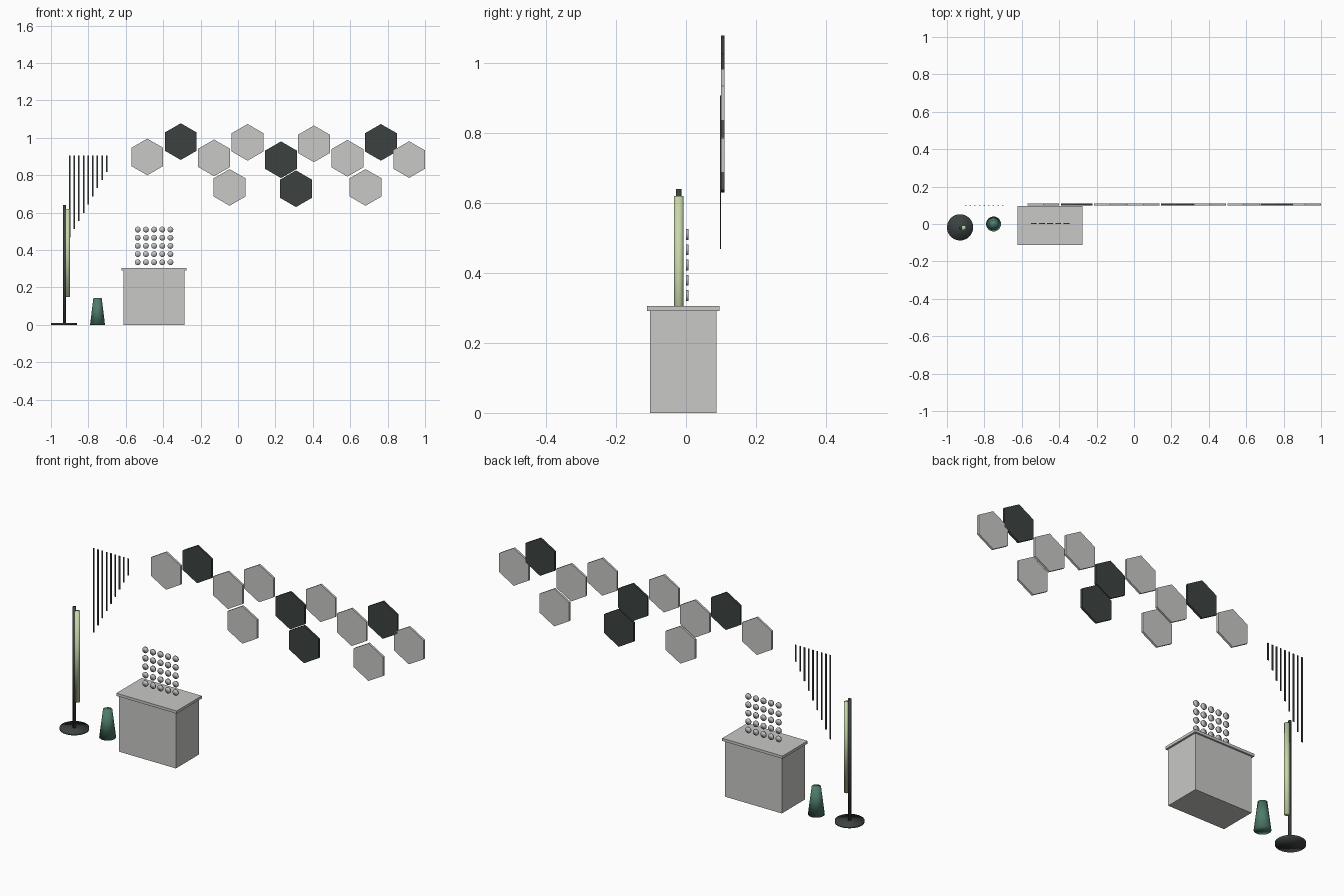
import bpy
import math

default = bpy.data.objects.get("Cube")
if default:
    bpy.data.objects.remove(default, do_unlink=True)


def material(name, r, g, b):
    mat = bpy.data.materials.new(name)
    mat.use_nodes = True
    mat.diffuse_color = (r, g, b, 1)
    mat.node_tree.nodes["Principled BSDF"].inputs["Base Color"].default_value = (r, g, b, 1)
    return mat


GREY = material("light grey", 0.58, 0.58, 0.565)
BEAD = material("bead grey", 0.55, 0.55, 0.57)
DARK = material("charcoal", 0.045, 0.055, 0.053)
PALE = material("pale green", 0.58, 0.68, 0.41)
GREEN = material("deep green", 0.075, 0.2, 0.14)


def finish(name, mat, smooth=False):
    obj = bpy.context.object
    obj.name = name
    obj.data.materials.append(mat)
    if smooth:
        bpy.ops.object.shade_smooth()
    return obj


def box(name, mat, low, high):
    centre = [(a + b) / 2 for a, b in zip(low, high)]
    bpy.ops.mesh.primitive_cube_add(size=1, location=centre)
    bpy.context.object.scale = [b - a for a, b in zip(low, high)]
    return finish(name, mat)


def upright(name, mat, x, y, z0, z1, r0, r1, sides=32):
    bpy.ops.mesh.primitive_cone_add(vertices=sides, radius1=r0, radius2=r1, depth=z1 - z0,
                                    location=(x, y, (z0 + z1) / 2))
    return finish(name, mat, True)


def wall_disc(name, mat, sides, radius, x, y, z, thickness, smooth):
    bpy.ops.mesh.primitive_cylinder_add(vertices=sides, radius=radius, depth=thickness,
                                        location=(x, y, z), rotation=(math.pi / 2, 0, 0))
    return finish(name, mat, smooth)


# Hexagonal wall panels: x, z, is dark
panels = [(-0.485, 0.898, 0), (-0.306, 0.98, 1), (-0.128, 0.893, 0), (0.051, 0.976, 0),
          (0.23, 0.883, 1), (0.406, 0.968, 0), (0.585, 0.891, 0), (0.764, 0.976, 1),
          (0.915, 0.884, 0), (-0.045, 0.735, 0), (0.31, 0.728, 1), (0.682, 0.735, 0)]
for i, (x, z, dark) in enumerate(panels):
    wall_disc(f"wall_panel_{i + 1}", DARK if dark else GREY, 6, 0.098, x, 0.105, z, 0.011, False)

# Hanging rods that get shorter towards the panels
for i in range(9):
    x = -0.9 + i * 0.0248
    bottom = 0.468 + i * 0.0438
    box(f"hanging_rod_{i + 1}", DARK, (x - 0.004, 0.0965, bottom), (x + 0.004, 0.0995, 0.906))

# Floor lamp
upright("lamp_base", DARK, -0.93, -0.018, 0, 0.01, 0.07, 0.07, 48)
upright("lamp_pole", DARK, -0.928, -0.021, 0.005, 0.64, 0.008, 0.008, 16)
upright("lamp_tube", PALE, -0.911, -0.0205, 0.15, 0.62, 0.0133, 0.0133)

# Tapered stool
upright("tapered_stool", GREEN, -0.751, 0, 0, 0.145, 0.04, 0.022)

# Counter with overhanging top
box("counter_body", GREY, (-0.613, -0.103, 0), (-0.286, 0.087, 0.291))
box("counter_top", GREY, (-0.623, -0.111, 0.291), (-0.276, 0.096, 0.305))

# Grid of flat beads above the counter
for row in range(5):
    for col in range(5):
        wall_disc(f"bead_{row + 1}_{col + 1}", BEAD, 20, 0.0155,
                  -0.536 + col * 0.0437, 0.003, 0.335 + row * 0.0437, 0.007, True)
